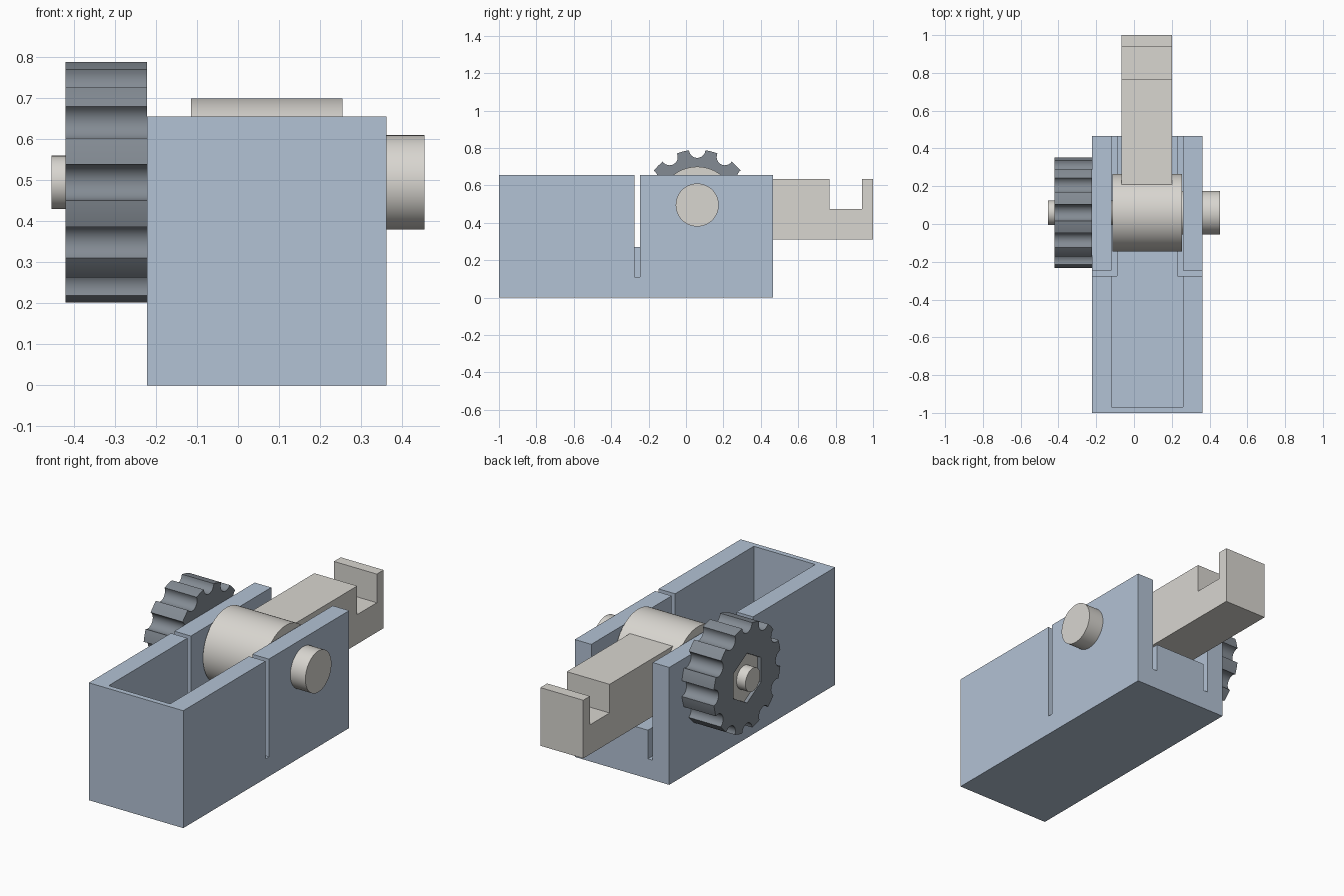
import bpy
import bmesh
from math import sin, cos, radians
from mathutils import Vector

cube = bpy.data.objects.get("Cube")
if cube:
    bpy.data.objects.remove(cube, do_unlink=True)


def material(name, rgb):
    m = bpy.data.materials.new(name)
    m.use_nodes = True
    m.diffuse_color = (*rgb, 1)
    m.node_tree.nodes["Principled BSDF"].inputs["Base Color"].default_value = (*rgb, 1)
    return m


BLUE = material("pale blue", (0.45, 0.54, 0.66))
BEIGE = material("warm grey", (0.69, 0.67, 0.63))
DARK = material("slate grey", (0.23, 0.26, 0.295))


def prism(name, points, axis, low, high, mat, smooth=False):
    """Extrude a 2D outline along x (points are y, z) or z (points are x, y)."""
    bm = bmesh.new()
    place = (lambda p: (low, *p)) if axis == "x" else (lambda p: (*p, low))
    face = bm.faces.new([bm.verts.new(place(p)) for p in points])
    ext = bmesh.ops.extrude_face_region(bm, geom=[face])
    step = Vector((high - low, 0, 0)) if axis == "x" else Vector((0, 0, high - low))
    moved = [g for g in ext["geom"] if isinstance(g, bmesh.types.BMVert)]
    bmesh.ops.translate(bm, verts=moved, vec=step)
    bmesh.ops.recalc_face_normals(bm, faces=bm.faces)
    mesh = bpy.data.meshes.new(name)
    bm.to_mesh(mesh)
    bm.free()
    mesh.materials.append(mat)
    obj = bpy.data.objects.new(name, mesh)
    bpy.context.collection.objects.link(obj)
    if smooth:
        bpy.ops.object.select_all(action="DESELECT")
        obj.select_set(True)
        bpy.context.view_layer.objects.active = obj
        bpy.ops.object.shade_smooth_by_angle(angle=radians(30))
    return obj


def rect(x0, x1, y0, y1):
    return [(x0, y0), (x1, y0), (x1, y1), (x0, y1)]


def cut(obj, cutter):
    """Subtract the cutter, bake the result and discard the cutter."""
    mod = obj.modifiers.new("cut", "BOOLEAN")
    mod.operation = "DIFFERENCE"
    mod.solver = "EXACT"
    mod.object = cutter
    bpy.context.view_layer.update()
    graph = bpy.context.evaluated_depsgraph_get()
    baked = bpy.data.meshes.new_from_object(obj.evaluated_get(graph))
    obj.modifiers.clear()
    obj.data = baked
    bpy.data.objects.remove(cutter, do_unlink=True)


AXIS_Y, AXIS_Z, MID_X = 0.06, 0.495, 0.07


def ring(radius, sides, start=0.0):
    angles = [radians(start + 360 * i / sides) for i in range(sides)]
    return [(AXIS_Y + radius * cos(a), AXIS_Z + radius * sin(a)) for a in angles]


def rod(name, radius, low, high):
    return prism(name, ring(radius, 64), "x", low, high, BEIGE, True)


# Open-backed trough
housing = prism("housing", rect(-0.222, 0.362, -1, 0.465), "z", 0, 0.656, BLUE)
cut(housing, prism("cavity_cutter", rect(-0.12, 0.26, -0.97, 0.8), "z", 0.27, 1, BLUE))

# L-shaped slits that free the two side walls from the floor
slit = [(0.16, -0.275), (0.5, -0.275), (0.5, -0.245),
        (0.19, -0.245), (0.19, 0.8), (0.16, 0.8)]
for side in (1, -1):
    outline = [(MID_X + side * x, y) for x, y in slit]
    cut(housing, prism("slit_cutter", outline, "z", 0.11, 1, BLUE))

# Drum, shaft and pivot stub
rod("drum", 0.205, -0.115, 0.255)
rod("shaft", 0.065, -0.455, 0.3)
rod("pivot_stub", 0.115, 0.255, 0.455)

# Lever arm with a notch near its tip
prism("lever_arm", [(AXIS_Y, 0.31), (1, 0.31), (1, 0.635), (0.94, 0.635),
                    (0.94, 0.475), (0.767, 0.475), (0.767, 0.635), (AXIS_Y, 0.635)],
      "x", -0.065, 0.2, BEIGE)

# Fluted knob with a hexagonal socket
RIM, FLUTE, NOTCHES = 0.296, 0.044, 12
outline = []
for k in range(NOTCHES):
    a = 360 / NOTCHES * k
    cy, cz = cos(radians(a)) * RIM, sin(radians(a)) * RIM
    for i in range(13):
        d = radians(a - 94 - i * 172 / 12)
        outline.append((AXIS_Y + cy + FLUTE * cos(d), AXIS_Z + cz + FLUTE * sin(d)))
    for b in (11, 15, 19):
        t = radians(a + b)
        outline.append((AXIS_Y + RIM * cos(t), AXIS_Z + RIM * sin(t)))
knob = prism("knob", outline, "x", -0.42, -0.222, DARK, True)
cut(knob, prism("socket_cutter", ring(0.139, 6, 30), "x", -0.5, -0.3, DARK))
prism("hex_drive", ring(0.1385, 6, 30), "x", -0.4, -0.18, BEIGE)
